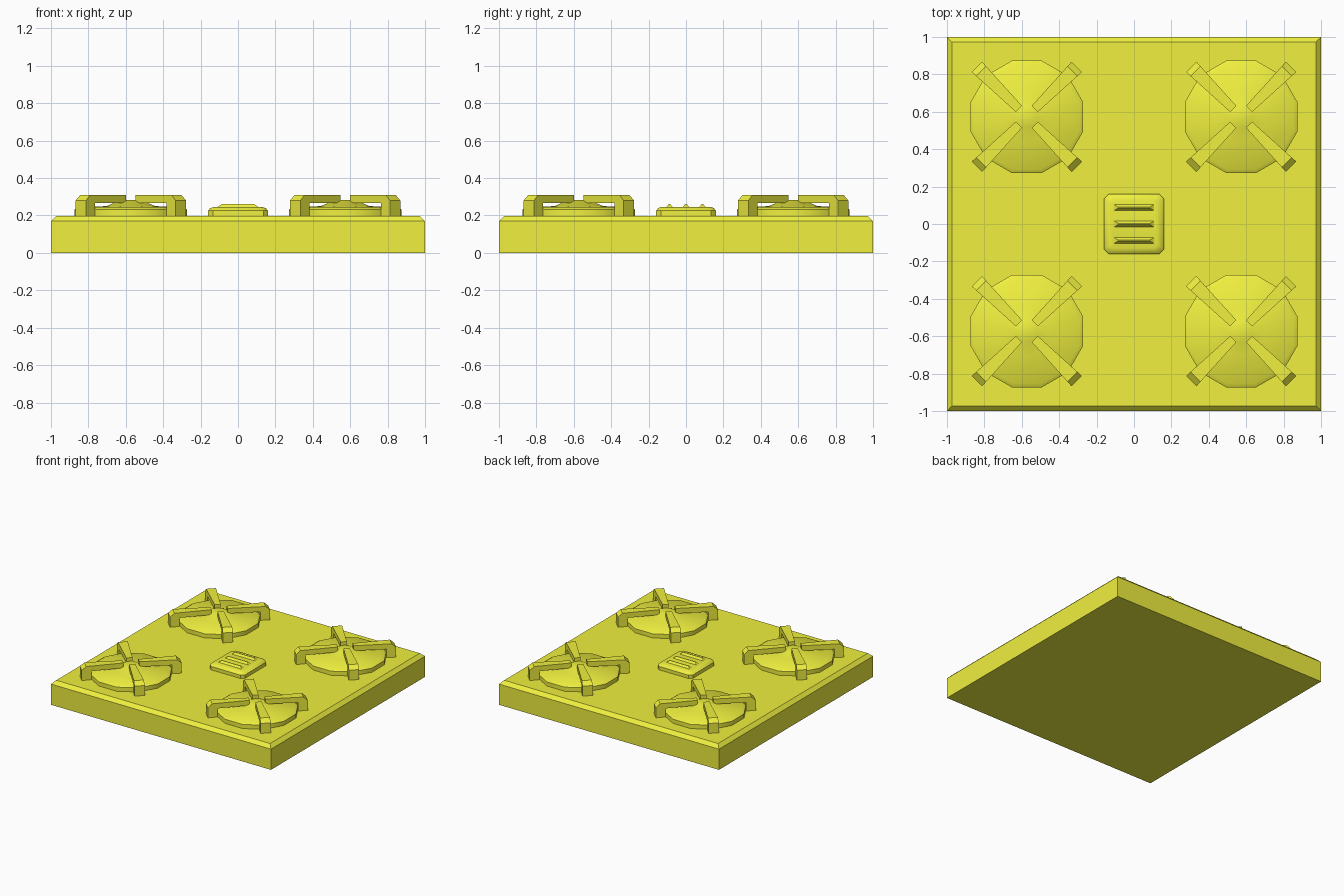
import bpy, bmesh, math
from mathutils import Matrix, Vector

if "Cube" in bpy.data.objects:
    bpy.data.objects.remove(bpy.data.objects["Cube"])

mat = bpy.data.materials.new("yellow")
mat.diffuse_color = (0.87, 0.87, 0.05, 1)
mat.use_nodes = True
mat.node_tree.nodes["Principled BSDF"].inputs["Base Color"].default_value = mat.diffuse_color


def finish(name, bm, loc=(0, 0, 0), smooth=False):
    bmesh.ops.recalc_face_normals(bm, faces=bm.faces)
    me = bpy.data.meshes.new(name)
    bm.to_mesh(me)
    bm.free()
    me.materials.append(mat)
    ob = bpy.data.objects.new(name, me)
    ob.location = loc
    bpy.context.collection.objects.link(ob)
    if smooth:
        bpy.context.view_layer.objects.active = ob
        ob.select_set(True)
        bpy.ops.object.shade_smooth_by_angle(angle=math.radians(35))
        ob.select_set(False)
    return ob


def stack(name, rings, loc=(0, 0, 0), smooth=False):
    """Loft matching rings of points and cap both ends."""
    bm = bmesh.new()
    loops = [[bm.verts.new(p) for p in r] for r in rings]
    n = len(loops[0])
    for a, b in zip(loops, loops[1:]):
        for i in range(n):
            j = (i + 1) % n
            bm.faces.new((a[i], a[j], b[j], b[i]))
    bm.faces.new(loops[0])
    bm.faces.new(loops[-1])
    return finish(name, bm, loc, smooth)


def rect(hx, hy, z, c=0):
    """Rectangle ring, with corners cut by c."""
    if not c:
        return [(hx, hy, z), (-hx, hy, z), (-hx, -hy, z), (hx, -hy, z)]
    return [(hx, hy - c, z), (hx - c, hy, z), (c - hx, hy, z), (-hx, hy - c, z),
            (-hx, c - hy, z), (c - hx, -hy, z), (hx - c, -hy, z), (hx, c - hy, z)]


def dodecagon(apothem, z):
    r = apothem / math.cos(math.pi / 12)
    return [(r * math.cos((i + .5) * math.pi / 6), r * math.sin((i + .5) * math.pi / 6), z)
            for i in range(12)]


# Slab with chamfered top edge
stack("base_slab", [rect(1, 1, 0), rect(1, 1, .17), rect(.972, .972, .198)])

# Burner disc: (apothem, height) and grate arm profile: (radius, height)
DISC = [(.30, .19), (.30, .232), (.28, .245), (.13, .25), (.055, .283)]
ARM = [(.378, .19), (.378, .28), (.345, .31), (.06, .31),
       (.06, .268), (.305, .268), (.305, .19)]


def arm_side(side):
    # arm narrows towards the burner centre
    return [(r, side * (.023 + .016 * (r - .06) / .318), z) for r, z in ARM]


for cx in (-.573, .573):
    for cy in (-.573, .573):
        stack("burner", [dodecagon(a, z) for a, z in DISC], (cx, cy, 0), True)
        for k in range(4):
            rot = Matrix.Rotation(math.pi / 4 + k * math.pi / 2, 3, 'Z')
            stack("grate_arm", [[rot @ Vector(p) for p in arm_side(s)] for s in (-1, 1)],
                  (cx, cy, 0))

# Central raised vent plate
stack("vent_plate", [rect(.16, .16, .19, .025), rect(.16, .16, .226, .025),
                     rect(.148, .148, .24, .025), rect(.125, .13, .246, .02)], smooth=True)

# Hip-shaped ridges on the vent
for y in (-.088, 0, .088):
    stack("vent_ridge", [rect(.11, .018, .244), rect(.085, .003, .262)], (0, y, 0))
